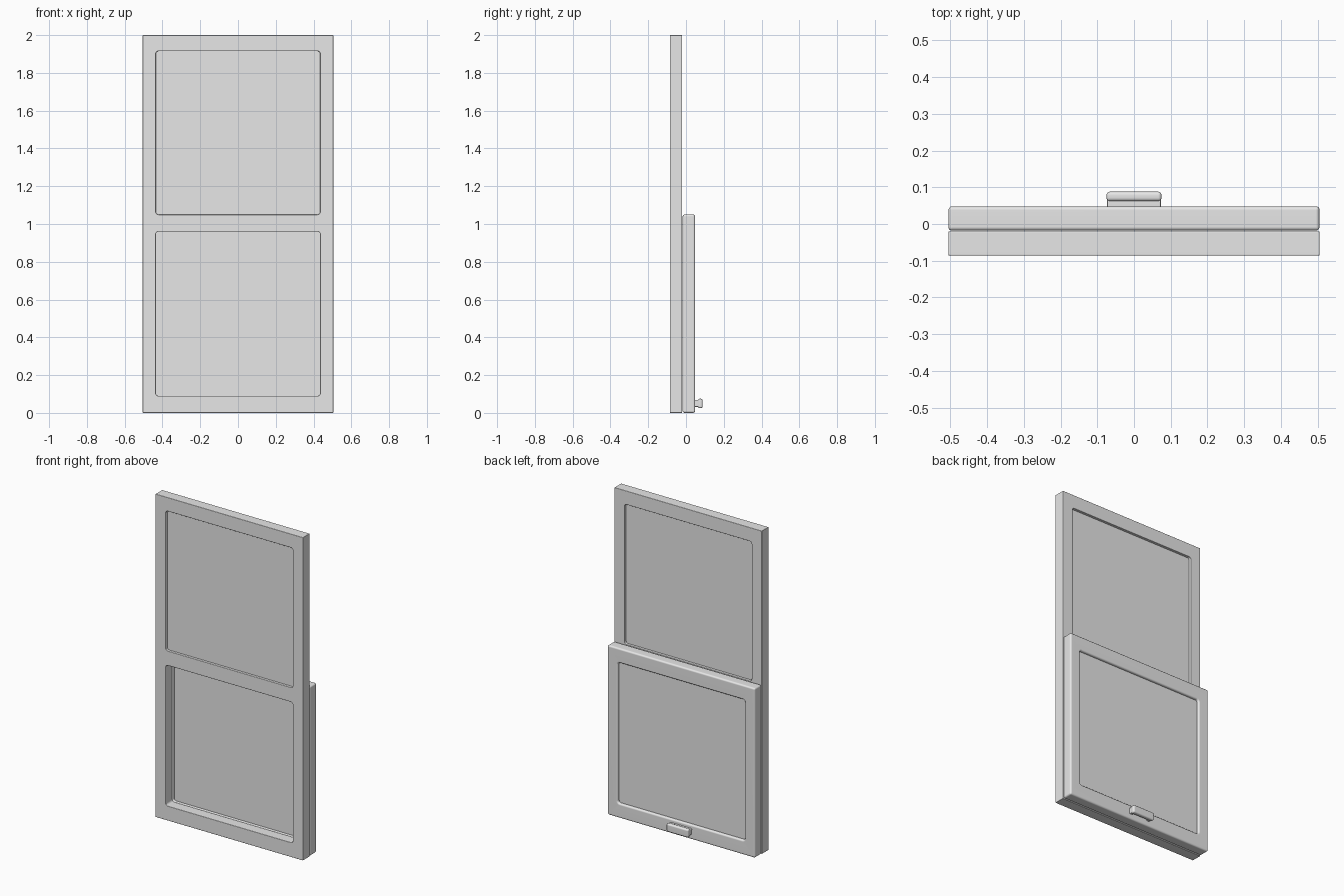
import bpy
import bmesh
from math import radians

default = bpy.data.objects.get("Cube")
if default:
    bpy.data.objects.remove(default, do_unlink=True)

grey = bpy.data.materials.new("plain grey")
grey.use_nodes = True
COLOUR = (0.8, 0.8, 0.8, 1)
grey.diffuse_color = COLOUR
grey.node_tree.nodes["Principled BSDF"].inputs["Base Color"].default_value = COLOUR


def box(name, x, y, z, corner=0):
    """Box from (low, high) ranges; corner rounds the edges running along y."""
    bm = bmesh.new()
    bmesh.ops.create_cube(bm, size=1)
    for v in bm.verts:
        v.co = [lo + (c + 0.5) * (hi - lo) for c, (lo, hi) in zip(v.co, (x, y, z))]
    if corner:
        edges = [e for e in bm.edges
                 if abs(e.verts[0].co.y - e.verts[1].co.y) > 0.001]
        bmesh.ops.bevel(bm, geom=edges, offset=corner, segments=4,
                        profile=0.5, affect='EDGES')
    mesh = bpy.data.meshes.new(name)
    bm.to_mesh(mesh)
    bm.free()
    obj = bpy.data.objects.new(name, mesh)
    bpy.context.collection.objects.link(obj)
    mesh.materials.append(grey)
    return obj


def finish(obj, cutters=(), bevel=0.01):
    """Cut openings, round the edges, bake the modifiers and smooth."""
    for cutter in cutters:
        cut = obj.modifiers.new("opening", 'BOOLEAN')
        cut.operation = 'DIFFERENCE'
        cut.solver = 'EXACT'
        cut.object = cutter
    rounding = obj.modifiers.new("rounded edges", 'BEVEL')
    rounding.width = bevel
    rounding.segments = 3
    rounding.limit_method = 'ANGLE'
    rounding.angle_limit = radians(50)
    bpy.context.view_layer.update()
    bpy.ops.object.select_all(action='DESELECT')
    obj.select_set(True)
    bpy.context.view_layer.objects.active = obj
    bpy.ops.object.convert(target='MESH')
    bpy.ops.object.shade_smooth_by_angle(angle=radians(40))
    weighted = obj.modifiers.new("flat panels", 'WEIGHTED_NORMAL')
    weighted.keep_sharp = True
    for cutter in cutters:
        bpy.data.objects.remove(cutter, do_unlink=True)


WIDTH, OPENING = 0.505, 0.435
LOWER, UPPER = (0.09, 0.96), (1.05, 1.915)


def framed_panel(name, y, top, openings, glazed):
    """Rectangular frame with rounded openings and one recessed pane."""
    frame = box(name + "_frame", (-WIDTH, WIDTH), y, (0, top))
    cutters = [box("opening_cutter", (-OPENING, OPENING), (-1, 1), z, 0.014)
               for z in openings]
    for cutter in cutters:
        cutter.hide_render = True
    finish(frame, cutters)
    # Pane edges are tucked into the frame
    box(name + "_pane", (-OPENING - 0.012, OPENING + 0.012),
        (y[0] + 0.016, y[1] - 0.016), (glazed[0] - 0.012, glazed[1] + 0.012))


# Full-height front frame, glazed above and open below
framed_panel("outer", (-0.086, -0.02), 2.0, (LOWER, UPPER), UPPER)
# Sliding lower sash behind it
framed_panel("sash", (-0.018, 0.048), 1.05, (LOWER,), LOWER)

# Lift handle: rounded grip, top web and an end post on each side
finish(box("handle_grip", (-0.075, 0.075), (0.062, 0.088), (0.025, 0.075)), bevel=0.009)
finish(box("handle_web", (-0.073, 0.073), (0.044, 0.07), (0.056, 0.069)), bevel=0.004)
for side, name in ((-1, "right"), (1, "left")):
    x = sorted((side * 0.05, side * 0.073))
    finish(box("handle_post_" + name, x, (0.044, 0.07), (0.032, 0.067)), bevel=0.005)
